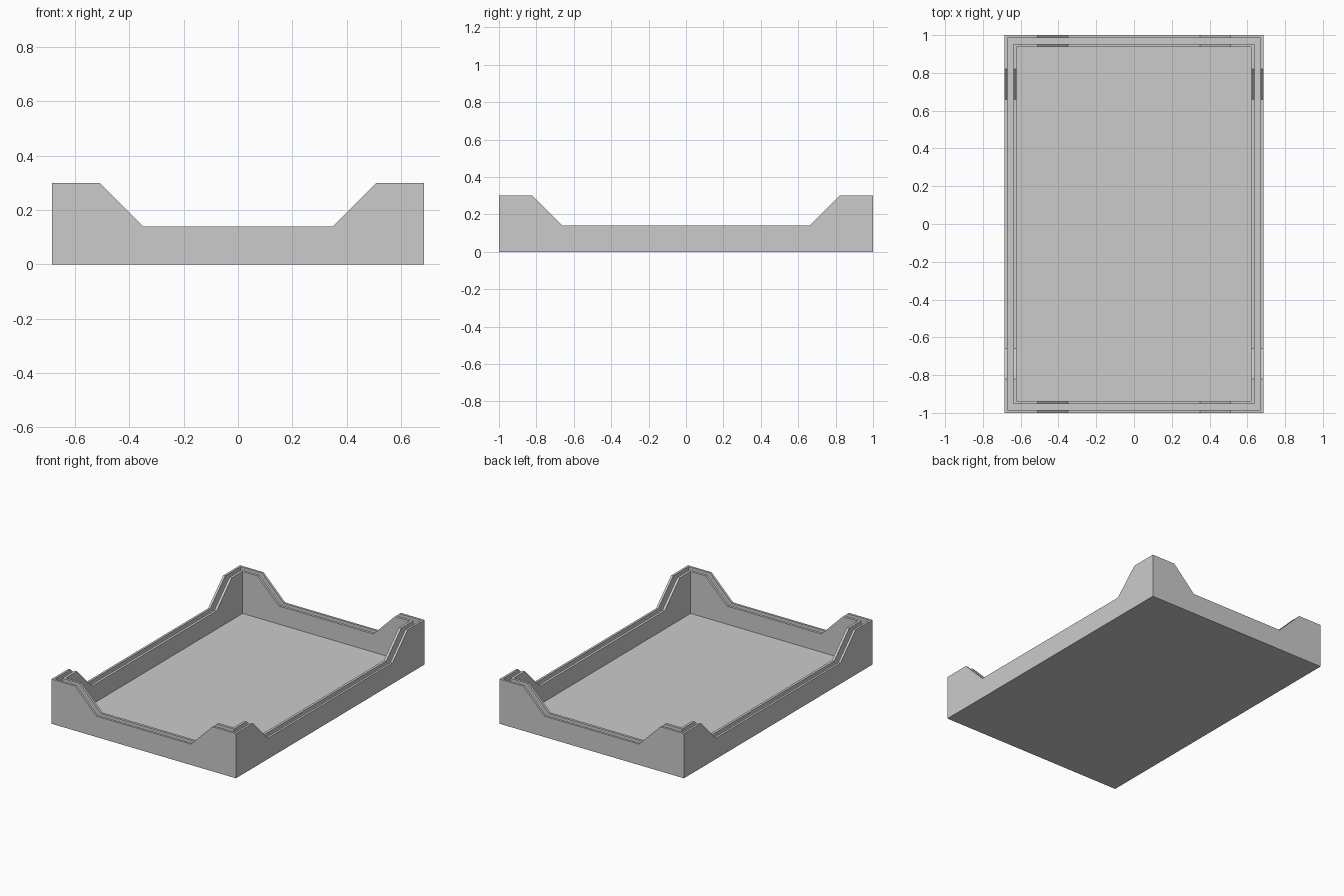
import bpy
import bmesh

cube = bpy.data.objects.get("Cube")
if cube:
    bpy.data.objects.remove(cube, do_unlink=True)

HALF_X, HALF_Y = 0.685, 1.0      # outer half sizes
LOW, HIGH, FLOOR = 0.14, 0.30, 0.018
SLOPE_X = (0.51, 0.35)           # rim slope ends on the short walls
SLOPE_Y = (0.82, 0.66)           # rim slope ends on the long walls

# Plain grey material
grey = bpy.data.materials.new("light grey")
grey.use_nodes = True
colour = (0.6, 0.6, 0.6, 1)
grey.diffuse_color = colour
grey.node_tree.nodes["Principled BSDF"].inputs["Base Color"].default_value = colour


def perimeter(inset):
    """Counter-clockwise outline as (x, y, rim height), inset from the outer wall."""
    w, d = HALF_X - inset, HALF_Y - inset
    (xh, xl), (yh, yl) = SLOPE_X, SLOPE_Y
    half = [(-w, -d, HIGH), (-xh, -d, HIGH), (-xl, -d, LOW),
            (xl, -d, LOW), (xh, -d, HIGH),
            (w, -d, HIGH), (w, -yh, HIGH), (w, -yl, LOW),
            (w, yl, LOW), (w, yh, HIGH)]
    return half + [(-x, -y, z) for x, y, z in half]


bm = bmesh.new()


def loop(inset, height=None):
    """Ring of vertices at a fixed height, or along the notched rim."""
    return [bm.verts.new((x, y, z if height is None else height))
            for x, y, z in perimeter(inset)]


# Outer wall, groove between the walls, inner wall, tray floor
loops = [loop(0, 0), loop(0), loop(0.015), loop(0.015, FLOOR),
         loop(0.047, FLOOR), loop(0.047), loop(0.064), loop(0.064, FLOOR)]
for a, b in zip(loops, loops[1:]):
    n = len(a)
    for i in range(n):
        j = (i + 1) % n
        bm.faces.new((a[i], a[j], b[j], b[i]))

# Underside and inside floor
bm.faces.new(loops[0][::-1])
bm.faces.new(loops[-1])
bmesh.ops.recalc_face_normals(bm, faces=bm.faces)

mesh = bpy.data.meshes.new("double_walled_tray")
bm.to_mesh(mesh)
bm.free()
mesh.materials.append(grey)
tray = bpy.data.objects.new("double_walled_tray", mesh)
bpy.context.collection.objects.link(tray)
